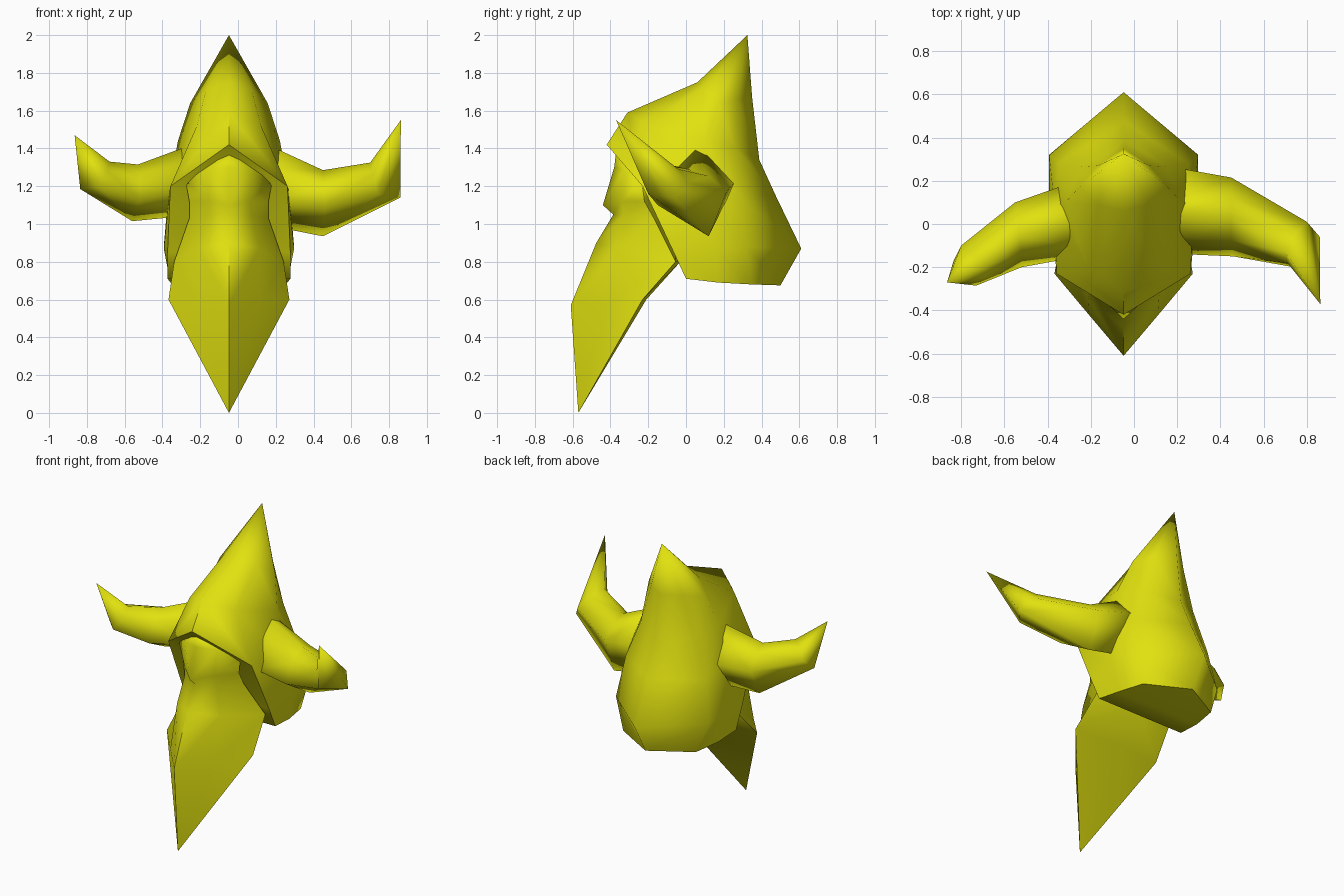
import bpy, bmesh, math

CX = -0.048  # middle plane of the helmet
yellow = bpy.data.materials.new("yellow")
yellow.diffuse_color = (0.75, 0.75, 0.005, 1)


def build(name, patches, smooth, mirror=True, closed=False):
    """Skin each patch (a list of equal-length point rows), optionally mirrored in x."""
    bm = bmesh.new()
    for rows in patches:
        for s in ((1, -1) if mirror else (1,)):
            off = CX if mirror else 0
            grid = [[bm.verts.new((off + s * x, y, z)) for x, y, z in r] for r in rows]
            n = len(rows[0])
            for a, b in zip(grid, grid[1:]):
                for i in range(n if closed else n - 1):
                    j = (i + 1) % n
                    bm.faces.new((a[i], a[j], b[j], b[i]))
    bmesh.ops.remove_doubles(bm, verts=bm.verts, dist=0.0005)
    bmesh.ops.recalc_face_normals(bm, faces=bm.faces)
    me = bpy.data.meshes.new(name)
    bm.to_mesh(me)
    bm.free()
    me.materials.append(yellow)
    ob = bpy.data.objects.new(name, me)
    bpy.context.collection.objects.link(ob)
    bpy.ops.object.select_all(action='DESELECT')
    ob.select_set(True)
    bpy.context.view_layer.objects.active = ob
    bpy.ops.object.shade_smooth_by_angle(angle=math.radians(smooth))
    return ob


# Helmet: peaked crown, skirt, face opening and underside
apex, brow = (0, .325, 2.0), (0, -.42, 1.42)
brow_row = [(.31, -.23, 1.2), (.32, .08, 1.17), (.30, .28, 1.15), (0, .475, 1.15)]
low_row = [(.325, -.065, .85), (.345, .15, .87), (.345, .32, .88), (0, .61, .87)]
rim_row = [(.325, 0, .71), (.31, .17, .69), (.27, .35, .68), (0, .5, .675)]
crown = [
    [apex] * 5,
    [(0, .06, 1.75), (.12, .09, 1.71), (.205, .17, 1.64), (.12, .27, 1.66), (0, .35, 1.67)],
    [(0, -.31, 1.59), (.17, -.2, 1.52), (.27, .1, 1.44), (.2, .265, 1.4), (0, .388, 1.34)],
    [brow] + brow_row,
]
skirt = [brow_row, low_row, rim_row]
opening = [[brow, brow], [(0, -.23, 1.2), brow_row[0]],
           [(0, -.065, .85), low_row[0]], [(0, 0, .71), rim_row[0]]]
underside = [[(0, p[1], p[2]), p] for p in rim_row]
build("helmet", [crown, skirt, opening, underside], 72)

# Face and long pointed beard, each row running from front ridge to back
build("face_beard", [[
    [(0, -.57, 0)] * 4,
    [(0, -.61, .57), (.165, -.415, .585), (.32, -.23, .6), (0, -.21, .6)],
    [(0, -.475, .9), (.16, -.35, .87), (.29, -.055, .8), (0, -.03, .8)],
    [(0, -.385, 1.05), (.12, -.33, 1.05), (.21, -.17, 1.03), (0, -.06, 1.03)],
    [(0, -.44, 1.10), (.11, -.34, 1.12), (.21, -.22, 1.12), (0, -.1, 1.12)],
    [(0, -.38, 1.3), (.12, -.33, 1.29), (.23, -.235, 1.23), (0, -.15, 1.22)],
    [(0, -.37, 1.385)] * 4,
]], 85)

# Horns, rings ordered top, upper back, back, bottom, front, upper front, ending in a point
build("right_horn", [[
    [(.12, .06, 1.2)] * 6,
    [(.2, .05, 1.4), (.2, .11, 1.38), (.17, .265, 1.23), (.22, .13, .98),
     (.24, -.14, 1.13), (.22, -.06, 1.28)],
    [(.45, .03, 1.285), (.45, .12, 1.255), (.45, .215, 1.17), (.45, .12, .935),
     (.46, -.15, 1.1), (.45, -.075, 1.215)],
    [(.70, -.13, 1.325), (.75, -.04, 1.29), (.80, .01, 1.22), (.86, -.06, 1.14),
     (.74, -.2, 1.16), (.71, -.18, 1.26)],
    [(.862, -.37, 1.55)] * 6,
]], 100, mirror=False, closed=True)
build("left_horn", [[
    [(-.18, .02, 1.2)] * 6,
    [(-.3, 0, 1.4), (-.29, .08, 1.37), (-.25, .205, 1.22), (-.3, .08, 1.04),
     (-.3, -.16, 1.17), (-.3, -.1, 1.31)],
    [(-.53, -.06, 1.315), (-.54, .03, 1.28), (-.55, .10, 1.19), (-.56, .02, 1.015),
     (-.52, -.2, 1.13), (-.52, -.14, 1.25)],
    [(-.68, -.19, 1.33), (-.75, -.14, 1.31), (-.8, -.1, 1.25), (-.835, -.17, 1.185),
     (-.73, -.285, 1.2), (-.69, -.25, 1.28)],
    [(-.865, -.27, 1.47)] * 6,
]], 100, mirror=False, closed=True)
